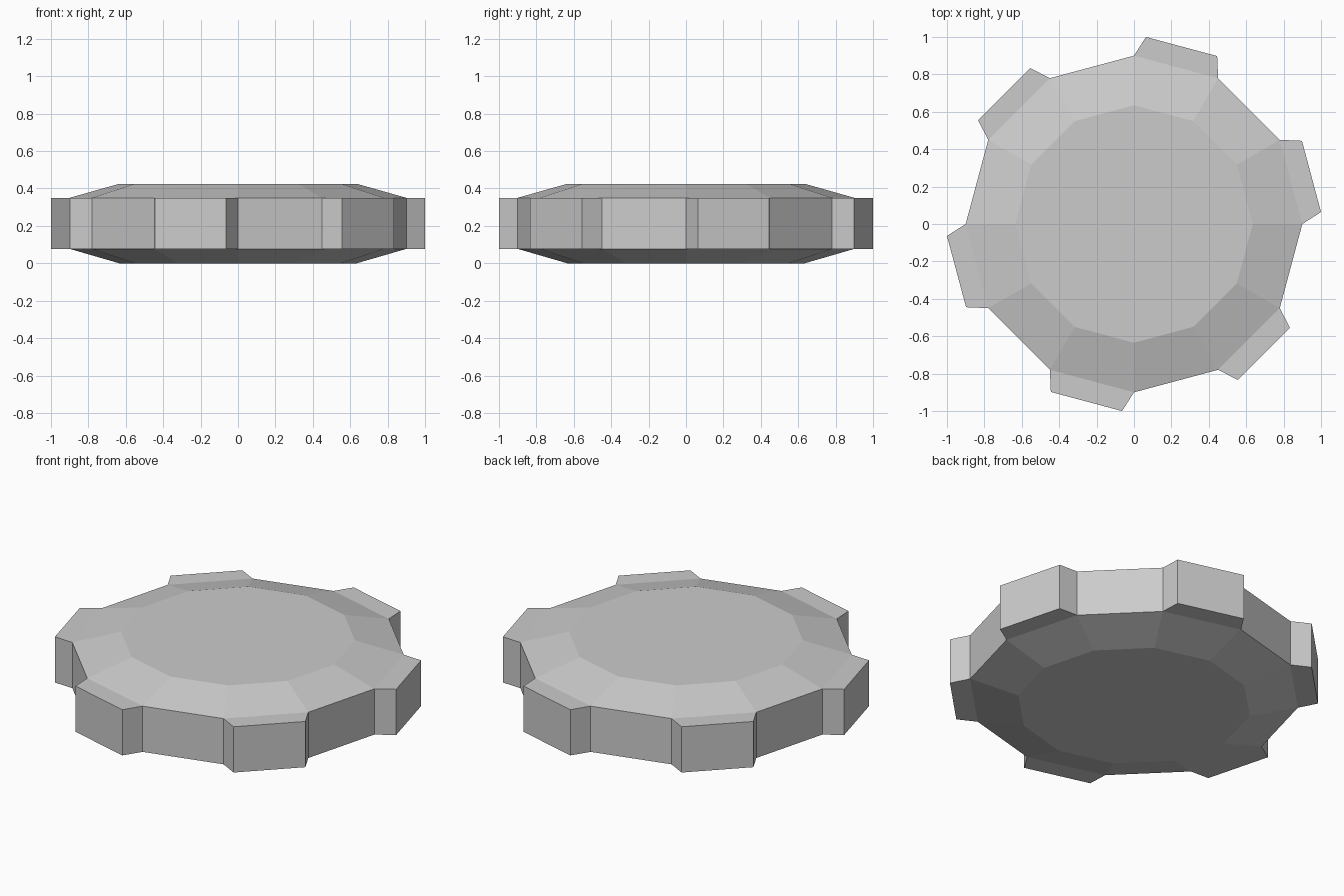
import bpy, bmesh
from math import cos, sin, radians

cube = bpy.data.objects.get("Cube")
if cube:
    bpy.data.objects.remove(cube, do_unlink=True)

# Single plain grey material
grey = bpy.data.materials.new("plain_grey")
grey.use_nodes = True
color = (0.6, 0.6, 0.6, 1)
grey.diffuse_color = color
grey.node_tree.nodes["Principled BSDF"].inputs["Base Color"].default_value = color

SIDES = 12
STEP = 360 / SIDES
PROFILE = [(0.635, 0.0), (0.9, 0.077), (0.9, 0.35), (0.635, 0.425)]  # radius, height
TOOTH_RADIUS, TOOTH_HALF_ANGLE = 1.002, 11.35


def polar(radius, degrees, z):
    a = radians(degrees)
    return radius * cos(a), radius * sin(a), z


bm = bmesh.new()

# Twelve-sided disc with sloped rims
rings = [[bm.verts.new(polar(r, i * STEP, z)) for i in range(SIDES)] for r, z in PROFILE]
walls = []
for level, (low, high) in enumerate(zip(rings, rings[1:])):
    for i in range(SIDES):
        j = (i + 1) % SIDES
        face = bm.faces.new((low[i], low[j], high[j], high[i]))
        if level == 1:
            walls.append(face)
bm.faces.new(rings[0][::-1])
bm.faces.new(rings[-1])

# Tapered teeth pulled out of every other wall
teeth = bmesh.ops.extrude_discrete_faces(bm, faces=walls[::2])["faces"]
for n, tooth in enumerate(teeth):
    center = tooth.calc_center_median()
    outward = center.xy.normalized()
    for v in tooth.verts:
        side = 1 if outward.cross(v.co.xy) > 0 else -1
        x, y, _ = polar(TOOTH_RADIUS, side * TOOTH_HALF_ANGLE, 0)
        v.co.x = outward.x * x - outward.y * y
        v.co.y = outward.y * x + outward.x * y

bmesh.ops.recalc_face_normals(bm, faces=bm.faces)
mesh = bpy.data.meshes.new("toothed_disc")
bm.to_mesh(mesh)
bm.free()
mesh.materials.append(grey)
disc = bpy.data.objects.new("toothed_disc", mesh)
bpy.context.collection.objects.link(disc)
